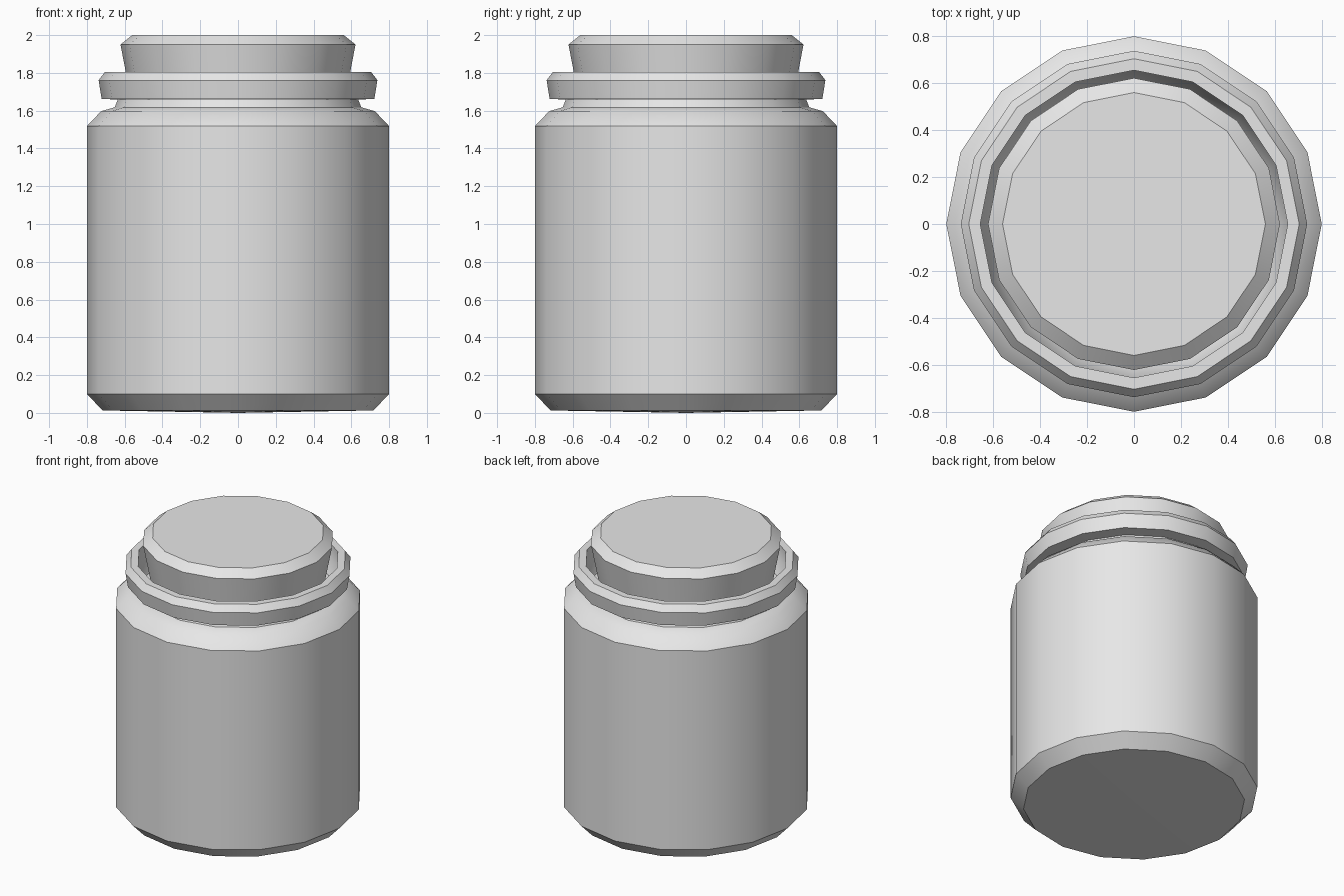
import bpy, bmesh
from math import radians, pi
from mathutils import Matrix, Vector

SIDES = 16

cube = bpy.data.objects.get("Cube")
if cube:
    bpy.data.objects.remove(cube, do_unlink=True)

grey = bpy.data.materials.new("plain_grey")
grey.use_nodes = True
grey.diffuse_color = (0.8, 0.8, 0.8, 1)
grey.node_tree.nodes["Principled BSDF"].inputs["Base Color"].default_value = (0.8, 0.8, 0.8, 1)


def lathe(name, profile, bottom_tip=None):
    """Turn a bottom-to-top (radius, height) profile into a closed, faceted solid."""
    bm = bmesh.new()
    rings = []
    for radius, height in profile:
        rings.append([bm.verts.new(Matrix.Rotation(2 * pi * i / SIDES, 3, 'Z') @ Vector((radius, 0, height)))
                      for i in range(SIDES)])
    for low, high in zip(rings, rings[1:]):
        for i in range(SIDES):
            j = (i + 1) % SIDES
            bm.faces.new((low[i], low[j], high[j], high[i]))
    base = bm.faces.new(list(reversed(rings[0])))
    bm.faces.new(rings[-1])
    if bottom_tip is not None:
        centre = bmesh.ops.poke(bm, faces=[base])["verts"][0]
        centre.co.z = bottom_tip
    bm.normal_update()
    mesh = bpy.data.meshes.new(name)
    bm.to_mesh(mesh)
    bm.free()
    mesh.materials.append(grey)
    obj = bpy.data.objects.new(name, mesh)
    bpy.context.collection.objects.link(obj)
    bpy.ops.object.select_all(action='DESELECT')
    obj.select_set(True)
    bpy.context.view_layer.objects.active = obj
    bpy.ops.object.shade_smooth_by_angle(angle=radians(35))
    return obj


# Jar: bevelled base, straight wall, shoulder, neck, collar and recessed mouth
lathe("jar_body", [
    (0.717, 0.013), (0.80, 0.10), (0.80, 1.518), (0.725, 1.597),
    (0.653, 1.618), (0.637, 1.658),
    (0.722, 1.663), (0.738, 1.761), (0.704, 1.806),
    (0.655, 1.806), (0.655, 1.70), (0.61, 1.62),
], bottom_tip=0.0)

# Stopper: tapered plug with a bevelled top, sunk into the mouth
lathe("stopper", [(0.555, 1.60), (0.622, 1.95), (0.56, 2.0)])
